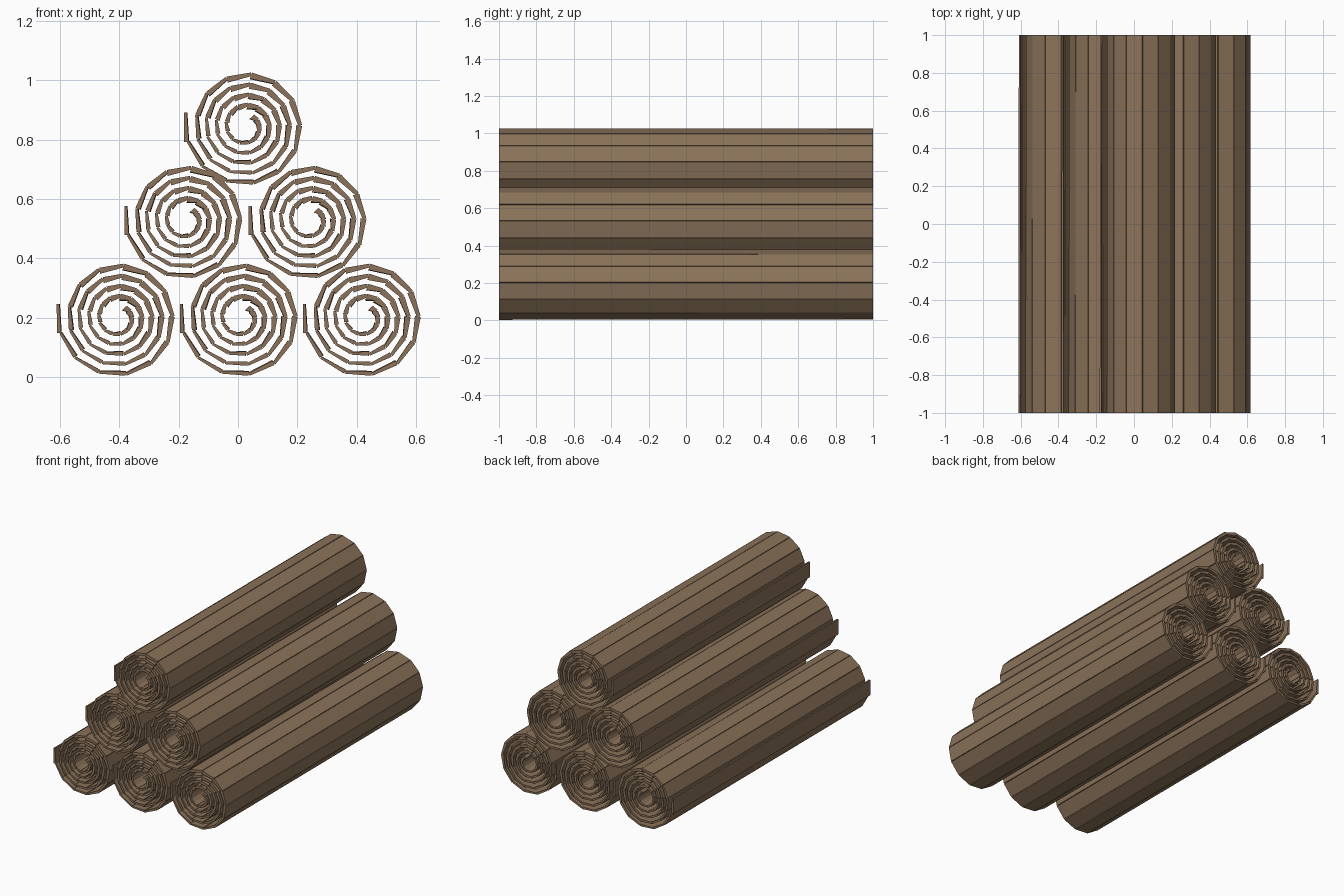
import bpy, bmesh, math, random

if "Cube" in bpy.data.objects:
    bpy.data.objects.remove(bpy.data.objects["Cube"])

random.seed(4)
bark = bpy.data.materials.new("brown_bark")
bark.diffuse_color = (0.258, 0.171, 0.102, 1)
bark.use_nodes = True
bark.node_tree.nodes["Principled BSDF"].inputs["Base Color"].default_value = bark.diffuse_color

PER_TURN = 13                 # planks in one turn of the spiral
COUNT = 61                    # planks in one roll
STEP = 2 * math.pi / PER_TURN
END_ANGLE = math.radians(-193)  # loose outer end, on the left side
R_END, PITCH = 0.209, 0.034


def spiral(i):
    """Angle and outer radius of spiral vertex i, counted inward from the loose end."""
    return END_ANGLE + i * STEP, max(R_END - PITCH * i / PER_TURN, 0.02)


def plank(bm, i):
    """One long tapered board between two neighbouring spiral vertices."""
    a0, r0 = spiral(i)
    a1, r1 = spiral(i + 1)
    if i == 0:                # loose flap stands slightly away from the roll
        r0 += 0.004
        r1 += 0.008
    mid = (a0 + a1) / 2
    thick = 0.018 + 0.004 * math.cos(mid - math.radians(50))
    thin = thick * 0.6
    twist = random.uniform(-0.003, 0.003)
    rings = []
    for y, shift in ((-1, 0), (1, twist)):
        p0 = (math.cos(a0) * r0, math.sin(a0) * r0)
        p1 = (math.cos(a1) * r1, math.sin(a1) * r1)
        nx, nz = math.cos(mid), math.sin(mid)
        tx, tz = -nz, nx
        gap = 0.002
        ring = []
        for p, along, depth in ((p0, gap, 0), (p1, -gap, 0),
                                (p1, -gap, thick), (p0, gap, thin)):
            ring.append(bm.verts.new((p[0] + tx * along - nx * (depth - min(shift, 0)), y,
                                      p[1] + tz * along - nz * (depth - min(shift, 0)))))
        rings.append(ring)
    f, b = rings
    bm.faces.new(f)
    bm.faces.new(b[::-1])
    for k in range(4):
        n = (k + 1) % 4
        bm.faces.new((f[n], f[k], b[k], b[n]))


# One rolled log, shared by the whole stack
bm = bmesh.new()
for i in range(COUNT):
    plank(bm, i)
# slanted splinters in the core
bmesh.ops.recalc_face_normals(bm, faces=bm.faces)
mesh = bpy.data.meshes.new("rolled_log")
bm.to_mesh(mesh)
bm.free()
mesh.materials.append(bark)

# Pyramid stack: three, two, one
places = [("bottom_left_log", -0.415, 0), ("bottom_middle_log", 0, 0),
          ("bottom_right_log", 0.415, 0), ("middle_left_log", -0.187, 0.33),
          ("middle_right_log", 0.232, 0.33), ("top_log", 0.015, 0.645)]
for name, x, z in places:
    ob = bpy.data.objects.new(name, mesh)
    ob.location = (x + 0.011, 0, z + 0.2)
    bpy.context.collection.objects.link(ob)
